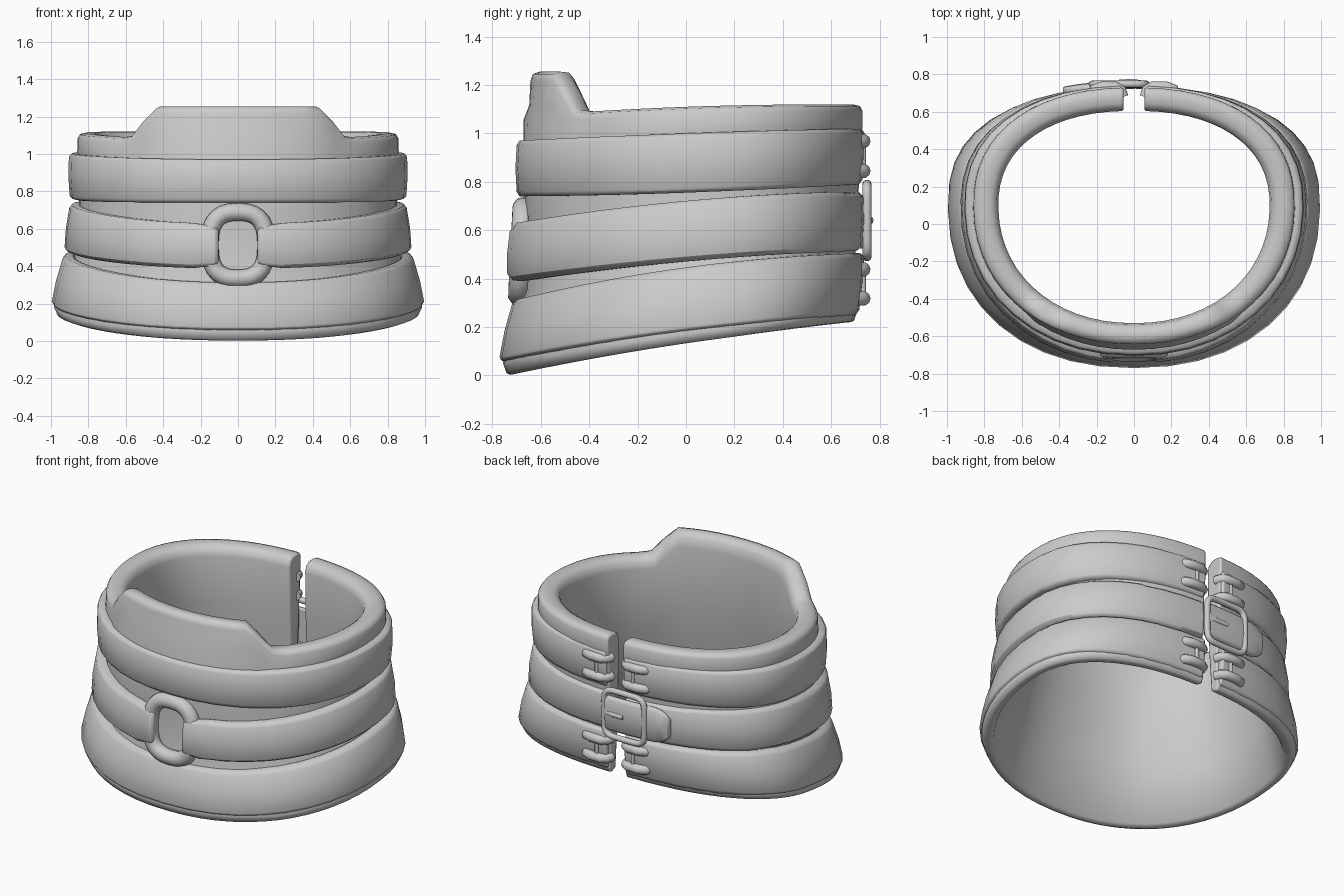
import bpy, bmesh
from math import sin, cos, asin, pi, sqrt, copysign

if "Cube" in bpy.data.objects:
    bpy.data.objects.remove(bpy.data.objects["Cube"])

GREY = bpy.data.materials.new("grey_leather")
GREY.use_nodes = True
GREY.diffuse_color = (0.6, 0.6, 0.6, 1)
GREY.node_tree.nodes["Principled BSDF"].inputs["Base Color"].default_value = (0.6, 0.6, 0.6, 1)
CY = 0.1           # depth of the widest point of the neck outline


def power(rx, at_back):
    """Squareness of the outline; the wide lower part is a little squarer."""
    flare = max(0, rx - 0.9)
    return 2.27 + 2.3 * flare if at_back else 2.12 + flare


def plan(t, rx, front, back):
    """Point on the neck outline; t = 0 is the front, t = pi the back."""
    e = 2 / power(rx, cos(t) < 0)
    x = rx * copysign(abs(sin(t)) ** e, sin(t))
    depth = abs(cos(t)) ** e
    y = CY - (front + CY) * depth if cos(t) > 0 else CY + (back - CY) * depth
    return x, y


def t_at(x, rx, at_back):
    """Outline parameter where the outline reaches a given x > 0."""
    a = asin((x / rx) ** (power(rx, at_back) / 2))
    return pi - a if at_back else a


def edge(front, side, back):
    """Height curve running from front to back."""
    def height(y):
        s = (y + 0.76) / 1.49
        return front + s * (4 * side - 3 * front - back) + s * s * 2 * (front + back - 2 * side)
    return height


def finish(obj, angle):
    bpy.ops.object.select_all(action='DESELECT')
    bpy.context.view_layer.objects.active = obj
    obj.select_set(True)
    if obj.type == 'CURVE':
        bpy.ops.object.convert(target='MESH')
        obj = bpy.context.view_layer.objects.active
    obj.data.materials.clear()
    obj.data.materials.append(GREY)
    bpy.ops.object.shade_smooth_by_angle(angle=angle)


def sweep(name, section, span, steps, limits, bevel=0.012):
    """Sweep a closed section (rx, front, back, v) around the neck outline."""
    bm = bmesh.new()
    rings = []
    for i in range(steps + 1):
        ring = []
        for rx, front, back, v in section:
            a, b = span(rx)
            t = a + (b - a) * i / steps
            x, y = plan(t, rx, front, back)
            lo, hi = limits(*plan(t, 0.86, 0.75, 0.73))
            ring.append(bm.verts.new((x, y, lo + (hi - lo) * v)))
        rings.append(ring)
    n = len(section)
    for r, q in zip(rings, rings[1:]):
        for k in range(n):
            bm.faces.new((r[k], r[(k + 1) % n], q[(k + 1) % n], q[k]))
    bm.faces.new(rings[0])
    bm.faces.new(rings[-1][::-1])
    bmesh.ops.recalc_face_normals(bm, faces=bm.faces)
    mesh = bpy.data.meshes.new(name)
    bm.to_mesh(mesh)
    bm.free()
    obj = bpy.data.objects.new(name, mesh)
    bpy.context.collection.objects.link(obj)
    mod = obj.modifiers.new("rounded_edges", 'BEVEL')
    mod.width, mod.segments, mod.limit_method, mod.angle_limit = bevel, 2, 'ANGLE', 1.0
    finish(obj, 1.0)


def strap_section(bottom, top, thick=0.06):
    """Flat strap, slightly bulged, between a bottom and a top outline."""
    def at(v, inset):
        return tuple(b + (t - b) * v - inset for b, t in zip(bottom, top)) + (v,)
    return [at(0, 0.012), at(0.08, 0), at(0.5, -0.005), at(0.92, 0), at(1, 0.012),
            at(1, thick), at(0, thick)]


def tube(name, points, radius, closed=False):
    curve = bpy.data.curves.new(name, 'CURVE')
    curve.dimensions = '3D'
    curve.bevel_depth, curve.bevel_resolution = radius, 3
    curve.use_fill_caps = True
    line = curve.splines.new('POLY')
    line.points.add(len(points) - 1)
    for p, co in zip(line.points, points):
        p.co = (*co, 1)
    line.use_cyclic_u = closed
    obj = bpy.data.objects.new(name, curve)
    bpy.context.collection.objects.link(obj)
    finish(obj, 1.0)


def loop(hw, hh, e, count):
    """Closed rounded-rectangle path as (x, z) pairs."""
    angles = [2 * pi * i / count for i in range(count)]
    return [(hw * copysign(abs(cos(a)) ** e, cos(a)),
             hh * copysign(abs(sin(a)) ** e, sin(a))) for a in angles]


def around(gap):
    return lambda rx: (-t_at(gap, rx, True), t_at(gap, rx, True))


# Padded body with a raised chin flap at the front
body_bottom, body_top = edge(0, 0.13, 0.22), edge(1.075, 1.11, 1.12)


def body_limits(x, y):
    flap = min(1, max(0, (0.59 - abs(x)) / 0.13)) if y < 0 else 0
    top = body_top(y)
    return body_bottom(y), top + (1.255 - top) * flap


body = [(.95, .725, .68, 0), (.97, .742, .695, .006), (.985, .757, .705, .04),
        (.945, .71, .70, .15), (.88, .665, .70, .28), (.85, .665, .71, .5),
        (.85, .672, .725, .84), (.86, .648, .73, .89), (.858, .643, .73, .97), (.845, .633, .72, .992),
        (.81, .605, .69, 1), (.765, .565, .645, .997), (.735, .54, .615, .975), (.725, .53, .605, .93),
        (.73, .54, .61, .6), (.82, .62, .62, .3), (.92, .70, .64, .012)]
sweep("collar_body", body, around(0.055), 60, body_limits)

# Upper and lower straps around the body
for name, bottom, top, low, high in (
        ("lower_strap", (1.0, .775, .715), (.935, .715, .74),
         edge(.055, .18, .25), edge(.31, .445, .505)),
        ("upper_strap", (.90, .70, .73), (.905, .70, .74),
         edge(.74, .755, .79), edge(.97, 1.0, 1.02))):
    sweep(name, strap_section(bottom, top), around(0.065), 40,
          lambda x, y, low=low, high=high: (low(y), high(y)))

# Middle strap in two halves that fold around the front ring
mid_low, mid_high = edge(.385, .47, .515), edge(.625, .72, .76)


def mid_limits(x, y):
    pinch = 0.2 * max(0, 0.2 - abs(x)) if y < 0 else 0
    return mid_low(y) + pinch, mid_high(y) - pinch


for name, side in (("middle_strap_left", 1), ("middle_strap_right", -1)):
    sweep(name, strap_section((.93, .747, .73), (.90, .735, .735), 0.08),
          lambda rx, s=side: (s * t_at(0.105, rx, False), s * t_at(0.065, rx, True)), 20,
          mid_limits, 0.025)

# Front ring, leaning back slightly
tube("front_ring", [(x, -0.68 + 0.05 * z, 0.512 + z) for x, z in loop(0.152, 0.178, 0.75, 28)],
     0.048, True)


# Strap tail that crosses the gap and ends in a rounded tip
def tail_limits(x, y):
    tip = min(0.98, max(0, (-0.24 - x) / 0.12))
    half = 0.11 * sqrt(1 - tip * tip)
    return 0.635 - half, 0.635 + half


sweep("strap_tail", strap_section((.95, .78, .758), (.95, .78, .762), 0.035),
      lambda rx: (-t_at(0.38, rx, True), -2 * pi + t_at(0.07, rx, True)), 18, tail_limits, 0.008)

# Buckle frame and prong
tube("buckle_frame", [(-0.08 + x, 0.748, 0.64 + z) for x, z in loop(0.145, 0.15, 0.35, 32)],
     0.019, True)
tube("buckle_prong", [(0.065, .745, .64), (0.0, .757, .64), (-0.08, .755, .64)], 0.018)

# Lacing staples beside the gap, joined in pairs
for side, word in ((1, "left"), (-1, "right")):
    for place, heights in (("upper", (0.845, 0.968)), ("lower", (0.318, 0.438))):
        for i, z in enumerate(heights):
            path = ((.06, .68), (.07, .715), (.10, .733), (.17, .733), (.21, .72), (.225, .68))
            tube(f"{place}_staple_{word}_{i + 1}", [(side * x, y, z) for x, y in path], 0.03)
        tube(f"{place}_lace_{word}", [(side * 0.13, 0.732, z) for z in heights], 0.012)
